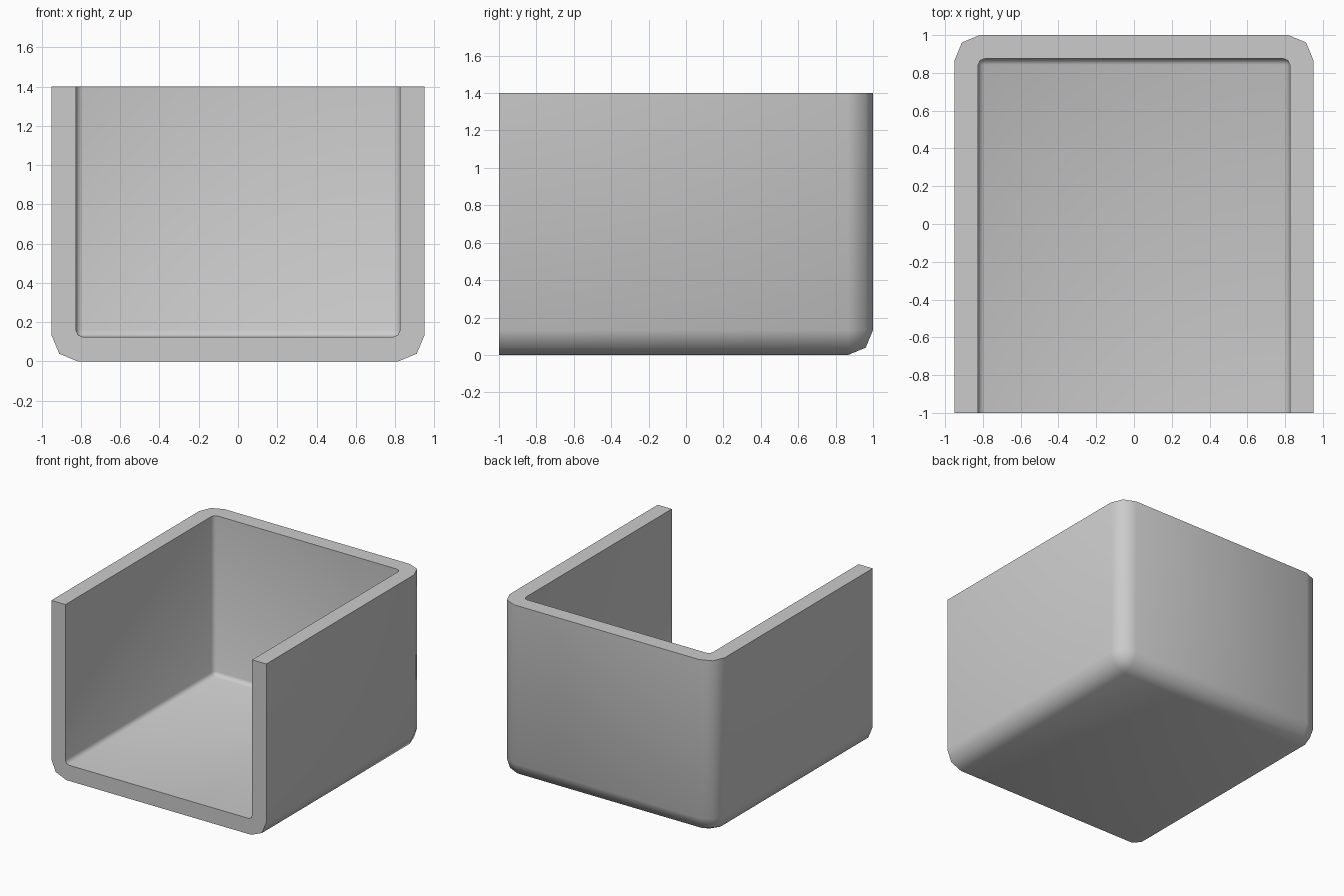
import bpy, bmesh, math

if "Cube" in bpy.data.objects:
    bpy.data.objects.remove(bpy.data.objects["Cube"])

# Outer shell: a box with the top and front left open
bm = bmesh.new()
bmesh.ops.create_cube(bm, size=1)
for v in bm.verts:
    v.co = (v.co.x * 1.9, v.co.y * 2.0, (v.co.z + 0.5) * 1.4)
open_faces = [f for f in bm.faces if f.normal.z > 0.5 or f.normal.y < -0.5]
bmesh.ops.delete(bm, geom=open_faces, context='FACES')

# Two-step rounding where floor, sides and back meet
corners = [e for e in bm.edges if len(e.link_faces) == 2]
bmesh.ops.bevel(bm, geom=corners, offset=0.133, segments=2, profile=0.5,
                affect='EDGES')
mesh = bpy.data.meshes.new("open_bin")
bm.to_mesh(mesh)
bm.free()
bin_obj = bpy.data.objects.new("open_bin", mesh)
bpy.context.collection.objects.link(bin_obj)
bpy.context.view_layer.objects.active = bin_obj
bin_obj.select_set(True)

# Wall thickness grows inward
wall = bin_obj.modifiers.new("wall_thickness", 'SOLIDIFY')
wall.thickness = 0.125
wall.offset = -1
wall.use_even_offset = True
bpy.ops.object.modifier_apply(modifier=wall.name)

# Smooth walls and rounding, crisp rim
bpy.ops.object.shade_smooth_by_angle(angle=math.radians(60))
